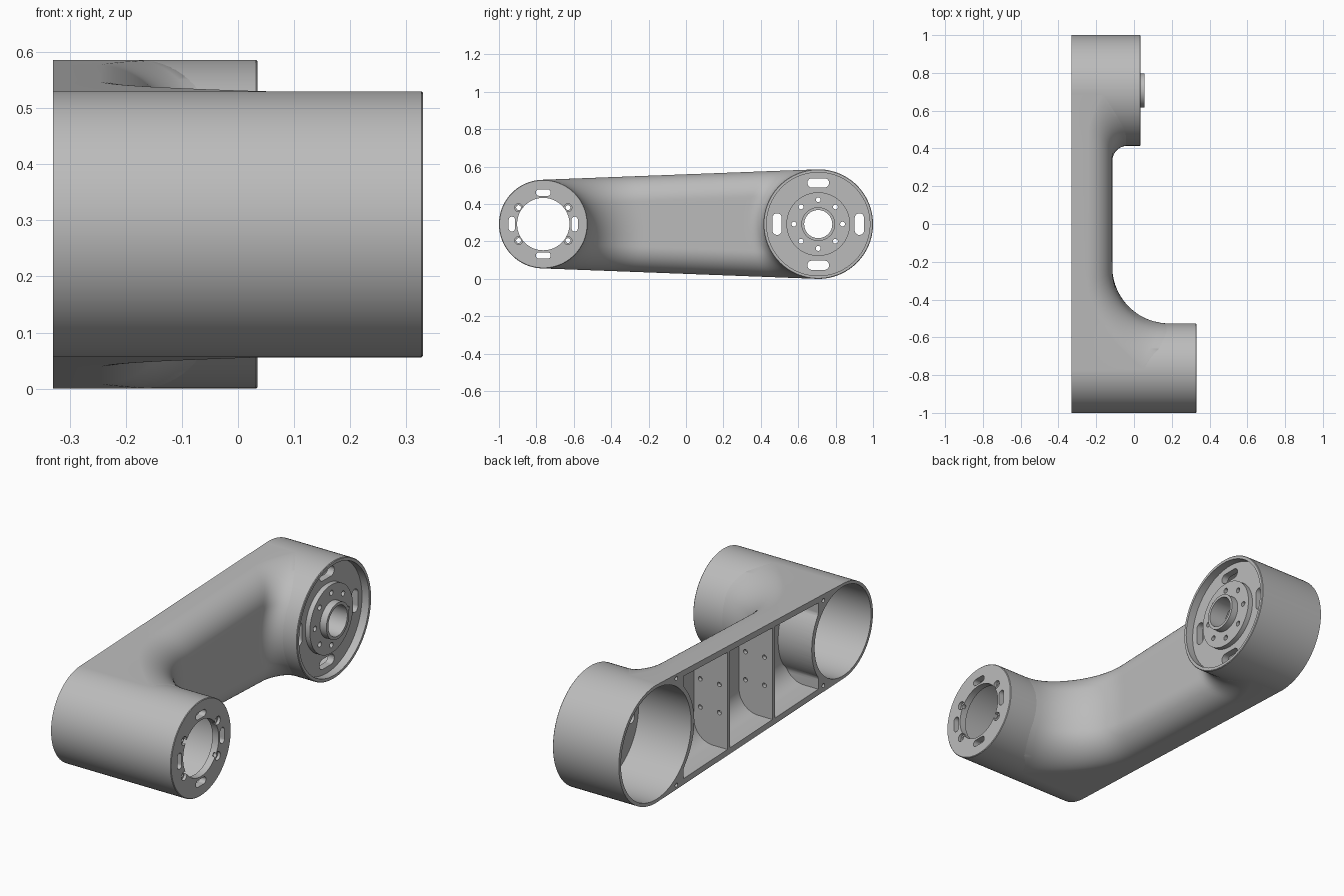
import bpy, bmesh
from math import sin, cos, pi, sqrt, acos, hypot
from mathutils import Vector

cube = bpy.data.objects.get("Cube")
if cube:
    bpy.data.objects.remove(cube, do_unlink=True)

# Overall dimensions: two tube axes run along x
ZC = 0.293
YF, RF = -0.763, 0.237      # front tube
YB, RB = 0.707, 0.293       # back tube
BACK = -0.33                # open rear plane
NY = (RF - RB) / (YB - YF)  # normal of the common tangent line
NZ = sqrt(1 - NY * NY)
TANGENT = acos(NY)

metal = bpy.data.materials.new("grey metal")
metal.use_nodes = True
GREY = (0.5, 0.5, 0.5, 1)
metal.diffuse_color = GREY
metal.node_tree.nodes["Principled BSDF"].inputs["Base Color"].default_value = GREY


def make(name, bm):
    bmesh.ops.recalc_face_normals(bm, faces=bm.faces)
    mesh = bpy.data.meshes.new(name)
    bm.to_mesh(mesh)
    bm.free()
    mesh.materials.append(metal)
    obj = bpy.data.objects.new(name, mesh)
    bpy.context.collection.objects.link(obj)
    return obj


def cut(obj, cutter):
    """Subtract the cutter, apply, and drop the helper."""
    cutter.hide_render = True
    mod = obj.modifiers.new("cut", 'BOOLEAN')
    mod.operation, mod.solver, mod.object = 'DIFFERENCE', 'EXACT', cutter
    deps = bpy.context.evaluated_depsgraph_get()
    mesh = bpy.data.meshes.new_from_object(obj.evaluated_get(deps))
    obj.modifiers.clear()
    obj.data = mesh
    bpy.data.objects.remove(cutter, do_unlink=True)


def lathe(name, profile, y, segments=96):
    """Revolve a closed (radius, x) profile around an x-parallel axis."""
    bm = bmesh.new()
    rings = []
    for k in range(segments):
        a = 2 * pi * k / segments
        rings.append([bm.verts.new((x, y + r * cos(a), ZC + r * sin(a))) for r, x in profile])
    n = len(profile)
    for k in range(segments):
        p, q = rings[k], rings[(k + 1) % segments]
        for i in range(n):
            j = (i + 1) % n
            bm.faces.new((p[i], p[j], q[j], q[i]))
    return make(name, bm)


def slot(cy, cz, radius, half=0.0, upright=False):
    """Outline of a hole, stretched into a slot when half > 0."""
    pts = []
    for k in range(24):
        a = 2 * pi * (k + 0.5) / 24
        u, v = radius * cos(a), radius * sin(a)
        u += half if u > 0 else -half
        pts.append((cy + v, cz + u) if upright else (cy + u, cz + v))
    return pts


def prisms(outlines, lo, hi, along_y=False):
    """Cutter made of straight prisms along x, or along y."""
    bm = bmesh.new()
    for pts in outlines:
        ends = [[bm.verts.new((a, d, b) if along_y else (d, a, b)) for a, b in pts]
                for d in (lo, hi)]
        bm.faces.new(ends[0])
        bm.faces.new(ends[1])
        for i in range(len(pts)):
            j = (i + 1) % len(pts)
            bm.faces.new((ends[0][i], ends[0][j], ends[1][j], ends[1][i]))
    return make("cutter", bm)


def four_slots(y, ring, radius, half):
    return [slot(y, ZC + s * ring, radius, half) for s in (-1, 1)] + \
           [slot(y + s * ring, ZC, radius, half, True) for s in (-1, 1)]


def sheet(name, start, end, height, base, nu=48, nv=64):
    """Closed volume between a flat base and a height surface."""
    bm = bmesh.new()
    top, low = [], []
    for i in range(nv + 1):
        a, b = Vector(start(2 * i / nv - 1)), Vector(end(2 * i / nv - 1))
        row = [a.lerp(b, (1 - cos(pi * j / nu)) / 2) for j in range(nu + 1)]
        top.append([bm.verts.new((height(*p), p.x, ZC + p.y)) for p in row])
        low.append([bm.verts.new((base, p.x, ZC + p.y)) for p in row])
    for g in (top, low):
        for i in range(nv):
            for j in range(nu):
                bm.faces.new((g[i][j], g[i + 1][j], g[i + 1][j + 1], g[i][j + 1]))
    rim = [(i, 0) for i in range(nv)] + [(nv, j) for j in range(nu)]
    rim += [(i, nu) for i in range(nv, 0, -1)] + [(0, j) for j in range(nu, 0, -1)]
    for (a, b), (c, d) in zip(rim, rim[1:] + rim[:1]):
        bm.faces.new((top[a][b], top[c][d], low[c][d], low[a][b]))
    return make(name, bm)


# Arm surface: rounded long edges, flaring into each tube
def rounded(y, z, inset, radius):
    e = RF - inset - NY * (y - YF) - NZ * abs(z)
    e = min(max(e, 0), radius)
    return -0.25 + sqrt(radius ** 2 - (radius - e) ** 2)


def flare(y, z, yc, rc, radius):
    d = min(max(hypot(y - yc, z) - rc, 0), radius)
    return radius - sqrt(radius ** 2 - (radius - d) ** 2)


def arm_height(y, z):
    return rounded(y, z, 0, 0.135) + max(flare(y, z, YF, RF, 0.3), flare(y, z, YB, RB, 0.08))


def front_arc(t):
    a = t * TANGENT
    r = RF - 0.006 * max(0, cos(a))
    return YF + r * cos(a), r * sin(a)


def back_arc(t):
    a = t * (pi - TANGENT)
    r = RB - 0.006 * max(0, cos(a))
    return YB - r * cos(a), r * sin(a)


arm = sheet("arm_shell", front_arc, back_arc, arm_height, BACK)

# Three pockets divided by two ribs, open at the rear
WALL = 0.03


def at_fraction(y, t):
    return y, sin(t * pi / 2) * (RF - WALL - NY * (y - YF)) / NZ


def beside(yc, r, side, limit):
    def edge(t):
        z = sin(t * pi / 2) * (r - WALL)
        y = yc + side * sqrt((r + 0.008) ** 2 - z * z)
        return at_fraction(max(y, limit) if side > 0 else min(y, limit), t)
    return edge


def straight(y):
    return lambda t: at_fraction(y, t)


def pocket_height(y, z):
    return rounded(y, z, WALL, 0.105)


pockets = [
    (beside(YF, RF, 1, -0.57), straight(-0.23)),
    (straight(-0.21), straight(0.125)),
    (straight(0.145), beside(YB, RB, -1, 0.49)),
]
for start, end in pockets:
    cut(arm, sheet("cutter", start, end, pocket_height, -0.4, 16, 40))

# Screw holes through the ribs and in the rear rim
for y in (-0.22, 0.135):
    holes = [slot(x, ZC + s * 0.07, 0.011) for x in (-0.285, -0.18) for s in (-1, 1)]
    cut(arm, prisms(holes, y - 0.03, y + 0.03, True))
rim_holes = [slot(y, ZC + s * z, 0.01) for y, z in ((0.547, 0.266), (-0.61, 0.212)) for s in (-1, 1)]
cut(arm, prisms(rim_holes, -0.4, -0.28))

# Front tube with slotted end plate
front = lathe("front_housing", [
    (0.222, BACK), (RF, BACK), (RF, 0.327), (RF - 0.003, 0.33),
    (0.14, 0.33), (0.14, 0.295), (0.222, 0.295)], YF)
corners = [(YF + a * 0.132, ZC + b * 0.088) for a in (-1, 1) for b in (-1, 1)]
cut(front, prisms([slot(y, z, 0.021) for y, z in corners], 0.315, 0.4))
cut(front, prisms(four_slots(YF, 0.168, 0.017, 0.023) +
                  [slot(y, z, 0.013) for y, z in corners], 0.25, 0.4))

# Back tube with recessed plate, raised disc and centre collar
back = lathe("back_housing", [
    (0.276, BACK), (RB, BACK), (RB, 0.032), (RB - 0.003, 0.035), (0.276, 0.035),
    (0.276, -0.005), (0.17, -0.005), (0.17, 0.02), (0.09, 0.02), (0.09, 0.055),
    (0.075, 0.055), (0.075, -0.04), (0.276, -0.04)], YB)
bolts = [slot(YB + 0.13 * cos(k * pi / 4), ZC + 0.13 * sin(k * pi / 4), 0.013) for k in range(8)]
cut(back, prisms(four_slots(YB, 0.22, 0.025, 0.033) + bolts, -0.1, 0.1))

# Smooth curved surfaces, keep machined edges crisp
bpy.ops.object.select_all(action='DESELECT')
for obj in (arm, front, back):
    obj.select_set(True)
bpy.context.view_layer.objects.active = arm
bpy.ops.object.shade_smooth_by_angle(angle=0.6)
